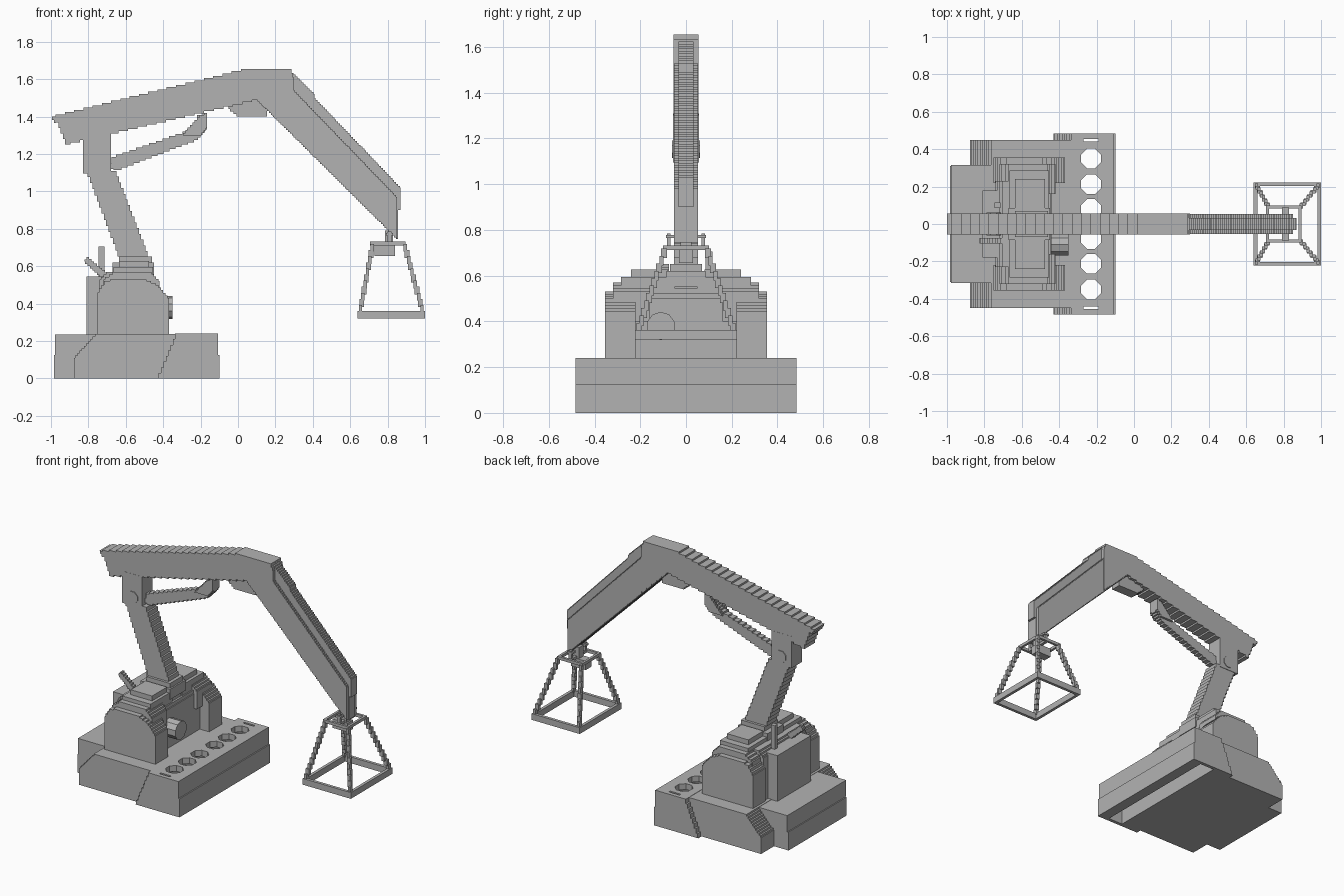
import bpy
import bmesh
import math
from mathutils import Matrix, Vector

if "Cube" in bpy.data.objects:
    bpy.data.objects.remove(bpy.data.objects["Cube"], do_unlink=True)

GREY = (0.45, 0.45, 0.45, 1)
mat = bpy.data.materials.new("plain_grey")
mat.use_nodes = True
mat.diffuse_color = GREY
mat.node_tree.nodes["Principled BSDF"].inputs["Base Color"].default_value = GREY


def finish(name, bm):
    bmesh.ops.recalc_face_normals(bm, faces=bm.faces)
    mesh = bpy.data.meshes.new(name)
    bm.to_mesh(mesh)
    bm.free()
    mesh.materials.append(mat)
    ob = bpy.data.objects.new(name, mesh)
    bpy.context.collection.objects.link(ob)
    return ob


def stair(points, step):
    """Turn the slanted edges of a closed outline into small steps."""
    out = []
    for (x0, z0), (x1, z1) in zip(points, points[1:] + points[:1]):
        dx, dz = x1 - x0, z1 - z0
        out.append((x0, z0))
        if min(abs(dx), abs(dz)) < 0.004:
            continue
        n = max(1, round(min(abs(dx), abs(dz)) / step))
        for i in range(n):
            xm = x0 + dx * (i + 0.5) / n
            out += [(xm, z0 + dz * i / n), (xm, z0 + dz * (i + 1) / n)]
    clean = []
    for p in out:
        if not clean or (Vector(p) - Vector(clean[-1])).length > 1e-5:
            clean.append(p)
    return clean


def prism(name, points, y0, y1, step=0.012):
    """Extrude a stepped side outline across the width."""
    bm = bmesh.new()
    face = bm.faces.new([bm.verts.new((x, y0, z)) for x, z in stair(points, step)])
    new = bmesh.ops.extrude_face_region(bm, geom=[face])["geom"]
    bmesh.ops.translate(bm, vec=(0, y1 - y0, 0),
                        verts=[v for v in new if isinstance(v, bmesh.types.BMVert)])
    return finish(name, bm)


def add_box(bm, lo, hi):
    lo, hi = Vector(lo), Vector(hi)
    size = hi - lo
    m = Matrix.Translation((lo + hi) / 2) @ Matrix.Diagonal((*size, 1))
    bmesh.ops.create_cube(bm, size=1, matrix=m)


def boxes(name, *spans):
    bm = bmesh.new()
    for lo, hi in spans:
        add_box(bm, lo, hi)
    return finish(name, bm)


def drum(name, center, radius, depth, axis, sides=8):
    bm = bmesh.new()
    turn = Matrix.Rotation(math.pi / 2, 4, axis)
    spin = Matrix.Rotation(math.pi / sides, 4, "Z")
    bmesh.ops.create_cone(bm, cap_ends=True, segments=sides, radius1=radius,
                          radius2=radius, depth=depth,
                          matrix=Matrix.Translation(center) @ turn @ spin)
    return finish(name, bm)


def cut(target, cutters):
    for c in cutters:
        c.hide_render = True
        mod = target.modifiers.new("cut", "BOOLEAN")
        mod.object, mod.operation, mod.solver = c, "DIFFERENCE", "EXACT"
    graph = bpy.context.evaluated_depsgraph_get()
    mesh = bpy.data.meshes.new_from_object(target.evaluated_get(graph))
    target.modifiers.clear()
    target.data = mesh
    for c in cutters:
        bpy.data.objects.remove(c, do_unlink=True)


# Base: wide front section with a long slot and openings, stepped sides, rear block
front_base = prism("front_base", [(-0.43, 0), (-0.1, 0), (-0.1, 0.125), (-0.108, 0.125),
                                  (-0.108, 0.24), (-0.33, 0.24)], -0.483, 0.483)
slot = boxes("slot_cutter", ((-0.285, -0.46, -0.1), (-0.175, 0.46, 0.2)))
bm = bmesh.new()
for y in (0.08, 0.213, 0.35):
    for s in (-1, 1):
        bmesh.ops.create_cone(bm, cap_ends=True, segments=8, radius1=0.057, radius2=0.057,
                              depth=0.3, matrix=Matrix.Translation((-0.23, s * y, 0.24))
                              @ Matrix.Rotation(math.pi / 8, 4, "Z"))
for s in (-1, 1):
    add_box(bm, (-0.27, s * 0.448 - 0.007, 0.1), (-0.19, s * 0.448 + 0.007, 0.4))
cut(front_base, [slot, finish("opening_cutter", bm)])
prism("middle_base", [(-0.876, 0), (-0.33, 0), (-0.33, 0.238), (-0.76, 0.238),
                      (-0.876, 0.11)], -0.448, 0.448)
boxes("rear_base", ((-0.985, -0.31, 0), (-0.7, 0.31, 0.125)),
      ((-0.978, -0.315, 0.125), (-0.7, 0.315, 0.236)))

# Machine house: arched side housings, recessed core, rear box and motor
arch = [(-0.75, 0.23), (-0.37, 0.23), (-0.37, 0.43), (-0.43, 0.5), (-0.5, 0.53),
        (-0.66, 0.53), (-0.71, 0.52), (-0.75, 0.46)]
upper = [(-0.72, 0.4), (-0.42, 0.4), (-0.42, 0.52), (-0.47, 0.57), (-0.66, 0.57),
         (-0.72, 0.53)]
for side, s in (("left", 1), ("right", -1)):
    def span(a, b):
        return sorted((s * a, s * b))
    prism(side + "_housing", arch, *span(0.22, 0.355))
    prism(side + "_housing_top", upper, *span(0.16, 0.32))
    a, b = span(0.05, 0.285)
    c, d = span(0.08, 0.24)
    boxes(side + "_hatch", ((-0.665, a, 0.5), (-0.455, b, 0.595)),
          ((-0.635, c, 0.59), (-0.475, d, 0.628)))
prism("house_core", [(-0.74, 0.23), (-0.44, 0.23), (-0.44, 0.5), (-0.48, 0.57),
                     (-0.7, 0.57), (-0.74, 0.53)], -0.23, 0.23)
boxes("rear_box", ((-0.81, -0.18, 0.23), (-0.68, 0.18, 0.545)))
drum("motor", (-0.4, -0.11, 0.38), 0.062, 0.1, "Y", 10)
prism("slanted_exhaust", [(-0.825, 0.625), (-0.805, 0.65), (-0.69, 0.555), (-0.69, 0.53),
                          (-0.72, 0.53)], -0.105, -0.075)
boxes("exhaust_post", ((-0.745, 0.085, 0.54), (-0.715, 0.115, 0.705)))
boxes("mast_collar", ((-0.67, -0.085, 0.55), (-0.45, 0.085, 0.62)),
      ((-0.635, -0.07, 0.62), (-0.46, 0.07, 0.652)))

# Mast with pivot head
prism("mast", [(-0.625, 0.62), (-0.465, 0.62), (-0.655, 1.11), (-0.81, 1.11)],
      -0.053, 0.053)
boxes("mast_head", ((-0.83, -0.056, 1.095), (-0.68, 0.056, 1.31)))
drum("head_pin", (-0.75, 0, 1.153), 0.042, 0.122, "X")

# Boom: rear beam with broad steps, forearm, and a narrower ridge along its top
prism("boom", [(-1, 1.4), (-0.98, 1.365), (-0.965, 1.37), (-0.92, 1.25), (0.1, 1.49),
               (0.3, 1.3), (0.3, 1.61), (0.28, 1.655), (0.04, 1.655)], -0.055, 0.055)
prism("forearm", [(0.1, 1.49), (0.85, 0.745), (0.85, 0.97), (0.28, 1.56), (0.2, 1.6)],
      -0.053, 0.053, 0.01)
prism("forearm_ridge", [(0.28, 1.645), (0.24, 1.5), (0.82, 0.92), (0.82, 0.78),
                        (0.855, 0.745), (0.855, 0.9), (0.87, 0.9), (0.87, 1.02),
                        (0.41, 1.5), (0.41, 1.52)], -0.032, 0.032, 0.01)
prism("boom_pod", [(-0.05, 1.47), (-0.05, 1.44), (0, 1.4), (0.155, 1.4), (0.155, 1.46),
                   (0.1, 1.5)], -0.035, 0.035)

# Lifting ram and its bracket
prism("ram", [(-0.69, 1.12), (-0.64, 1.115), (-0.22, 1.275), (-0.17, 1.33), (-0.16, 1.42),
              (-0.22, 1.41), (-0.22, 1.365), (-0.28, 1.32), (-0.67, 1.185)], -0.022, 0.022)
for s in (-1, 1):
    prism("ram_cheek", [(-0.3, 1.3), (-0.2, 1.3), (-0.165, 1.34), (-0.165, 1.42),
                        (-0.2, 1.41)], s * 0.03 - 0.008, s * 0.03 + 0.008)


# Hanging grab: block, upper frame, chains and lower frame
def frame(name, x0, x1, y, z0, z1, w):
    boxes(name, ((x0, -y, z0), (x1, w - y, z1)), ((x0, y - w, z0), (x1, y, z1)),
          ((x0, w - y, z0), (x0 + w, y - w, z1)), ((x1 - w, w - y, z0), (x1, y - w, z1)))


boxes("hanger_block", ((0.785, -0.025, 0.66), (0.83, 0.025, 0.79)),
      ((0.73, -0.03, 0.655), (0.84, 0.03, 0.715)))
boxes("frame_crossbar", ((0.8, -0.1, 0.712), (0.82, 0.1, 0.73)))
for s in (-1, 1):
    boxes("hanger_pin", ((0.8, s * 0.075 - 0.008, 0.72), (0.82, s * 0.075 + 0.008, 0.785)),
          ((0.79, s * 0.07 - 0.018, 0.765), (0.83, s * 0.07 + 0.018, 0.778)))
frame("upper_frame", 0.705, 0.895, 0.1, 0.712, 0.732, 0.016)
frame("lower_frame", 0.64, 1.0, 0.222, 0.32, 0.362, 0.02)
LINKS = 11
for sx in (-1, 1):
    for sy in (-1, 1):
        top = Vector((0.805 + sx * 0.085, sy * 0.09, 0.715))
        low = Vector((0.82 + sx * 0.168, sy * 0.21, 0.355))
        bm = bmesh.new()
        for i in range(LINKS):
            p = top.lerp(low, (i + 0.5) / LINKS)
            half = Vector((0.013, 0.009, 0.021) if i % 2 else (0.009, 0.013, 0.021))
            add_box(bm, p - half, p + half)
        finish("corner_chain", bm)
